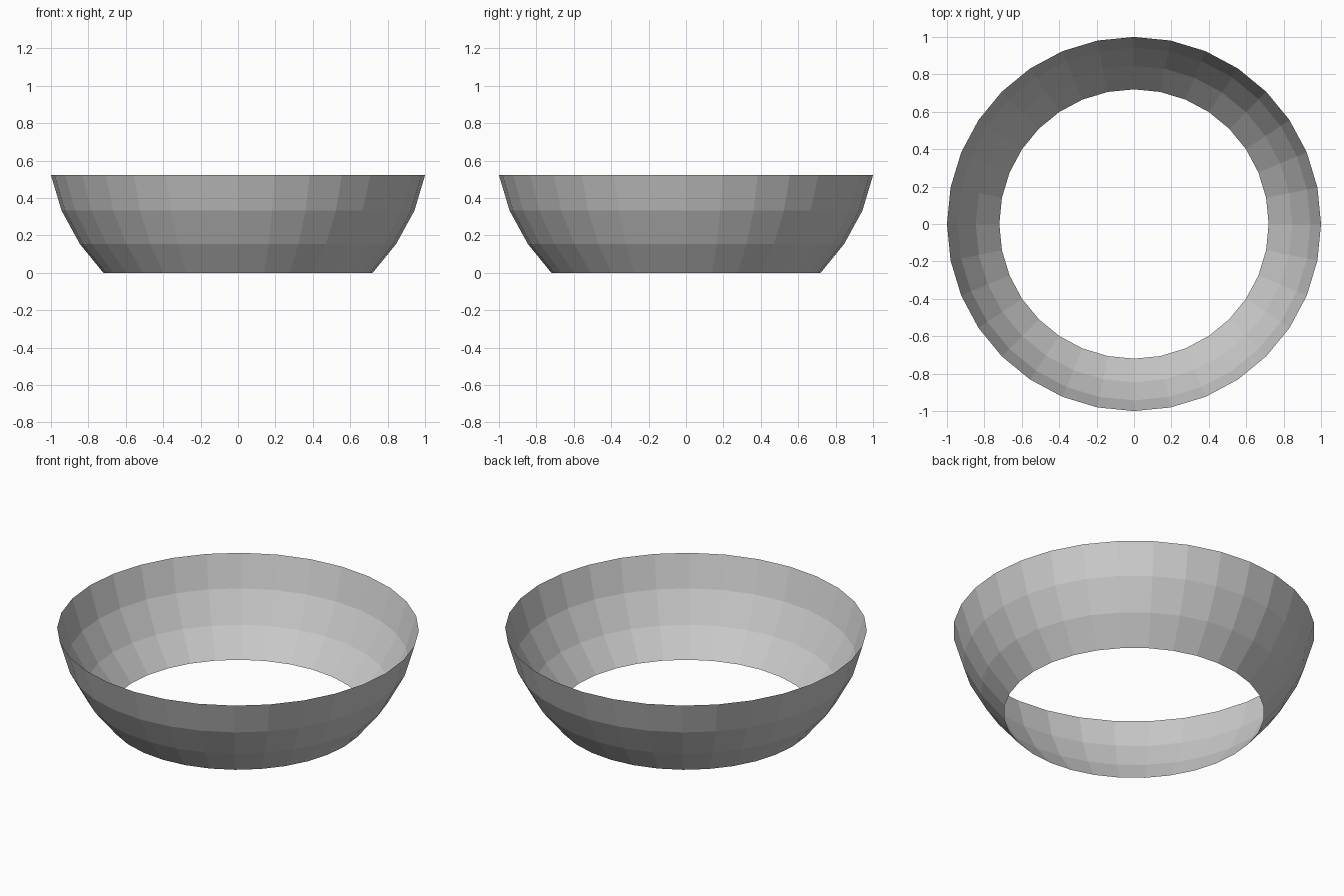
import bpy, bmesh
from math import cos, sin, tau

if "Cube" in bpy.data.objects:
    bpy.data.objects.remove(bpy.data.objects["Cube"])

SIDES = 32
# Wall profile from the open bottom to the rim: (radius, height)
PROFILE = [(0.72, 0.0), (0.846, 0.155), (0.943, 0.332), (1.0, 0.522)]

# Open, single-skinned bowl ring made of flat faces
bm = bmesh.new()
rings = [[bm.verts.new((r * cos(tau * i / SIDES), r * sin(tau * i / SIDES), z))
          for i in range(SIDES)] for r, z in PROFILE]
for low, high in zip(rings, rings[1:]):
    for i in range(SIDES):
        j = (i + 1) % SIDES
        bm.faces.new((low[i], low[j], high[j], high[i]))

mesh = bpy.data.meshes.new("bowl_ring")
bm.to_mesh(mesh)
bm.free()
bpy.context.collection.objects.link(bpy.data.objects.new("bowl_ring", mesh))
